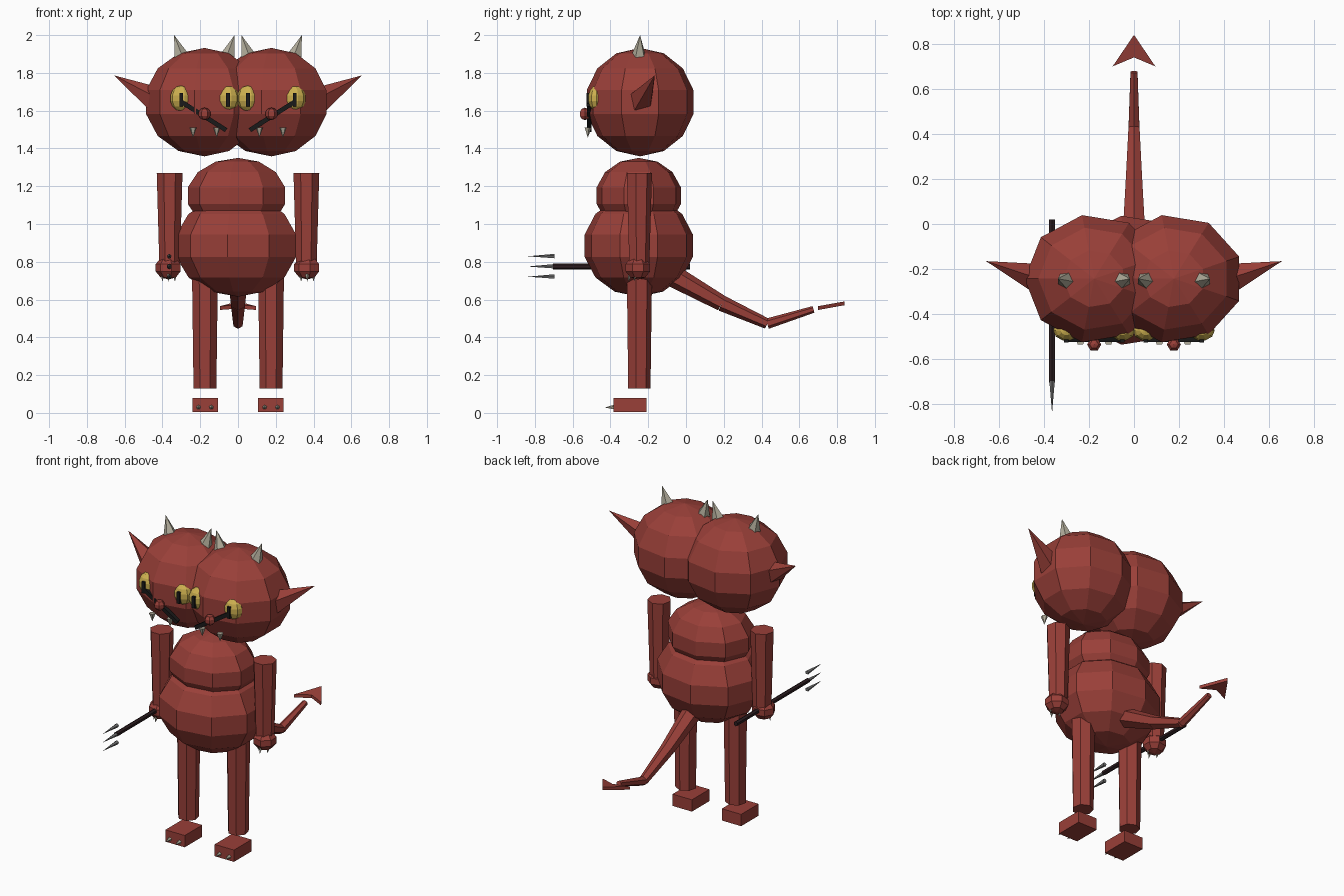
import bpy, bmesh, math
from mathutils import Vector, Matrix

cube = bpy.data.objects.get("Cube")
if cube:
    bpy.data.objects.remove(cube)


def material(name, rgb):
    m = bpy.data.materials.new(name)
    m.use_nodes = True
    m.diffuse_color = (*rgb, 1)
    m.node_tree.nodes["Principled BSDF"].inputs["Base Color"].default_value = (*rgb, 1)
    return m


RED = material("red_skin", (0.32, 0.05, 0.04))
YELLOW = material("yellow_eye", (0.62, 0.44, 0.08))
BONE = material("bone", (0.45, 0.42, 0.33))
BLACK = material("black", (0.01, 0.01, 0.01))
WOOD = material("dark_wood", (0.025, 0.012, 0.014))
STEEL = material("steel", (0.17, 0.17, 0.17))


def finish(name, bm, mat):
    bmesh.ops.recalc_face_normals(bm, faces=bm.faces)
    mesh = bpy.data.meshes.new(name)
    bm.to_mesh(mesh)
    bm.free()
    mesh.materials.append(mat)
    obj = bpy.data.objects.new(name, mesh)
    bpy.context.collection.objects.link(obj)
    return obj


def ball(name, centre, radii, mat=RED, segments=9, rings=7):
    """Faceted ellipsoid with one meridian on the -x side."""
    bm = bmesh.new()
    bmesh.ops.create_uvsphere(bm, u_segments=segments, v_segments=rings, radius=1)
    rim = max(bm.verts, key=lambda v: v.co.xy.length)
    turn = Matrix.Rotation(math.pi - math.atan2(rim.co.y, rim.co.x), 4, "Z")
    bm.transform(Matrix.Translation(centre) @ Matrix.Diagonal((*radii, 1)) @ turn)
    return finish(name, bm, mat)


def rod(name, start, end, r1, r2, mat=RED, sides=6, spin=0.0):
    """Tapered prism between two points; r2 = 0 gives a spike."""
    a, b = Vector(start), Vector(end)
    axis = b - a
    bm = bmesh.new()
    bmesh.ops.create_cone(bm, cap_ends=True, segments=sides, radius1=r1, radius2=r2,
                          depth=axis.length)
    bmesh.ops.remove_doubles(bm, verts=bm.verts, dist=1e-5)
    bm.transform(Matrix.Translation((a + b) / 2) @ axis.to_track_quat("Z", "Y").to_matrix().to_4x4()
                 @ Matrix.Rotation(spin, 4, "Z"))
    return finish(name, bm, mat)


def box(name, centre, size, mat=RED):
    bm = bmesh.new()
    bmesh.ops.create_cube(bm, size=1)
    bm.transform(Matrix.Translation(centre) @ Matrix.Diagonal((*size, 1)))
    return finish(name, bm, mat)


# Body
ball("belly", (0, -0.25, 0.885), (0.335, 0.298, 0.27))
ball("chest", (0, -0.25, 1.15), (0.272, 0.232, 0.2))

for side, s in (("left", 1), ("right", -1)):
    # Head with its face
    hx = 0.177 * s
    ball(side + "_head", (hx, -0.243, 1.645), (0.317, 0.294, 0.287))
    rod(side + "_ear", (0.43 * s, -0.24, 1.655), (0.657 * s, -0.165, 1.787), 0.072, 0, sides=5)
    for place, ex in (("outer", 0.3), ("inner", 0.053)):
        x = ex * s
        ball(f"{side}_{place}_eye", (x, -0.473, 1.665), (0.06, 0.047, 0.068), YELLOW, 10, 7)
        box(f"{side}_{place}_pupil", (x, -0.517, 1.657), (0.02, 0.02, 0.072), BLACK)
    for place, bx, tx in (("outer", 0.3, 0.338), ("inner", 0.055, 0.018)):
        rod(f"{side}_{place}_horn", (bx * s, -0.25, 1.885), (tx * s, -0.243, 2.0), 0.042, 0,
            BONE, 5)
    rod(side + "_mouth", (0.305 * s, -0.512, 1.65), (0.063 * s, -0.512, 1.497), 0.017, 0.017,
        BLACK, 4, math.pi / 4)
    ball(side + "_nose", (hx, -0.535, 1.583), (0.033, 0.033, 0.033), RED, 6, 5)
    for place, tx in (("outer", 0.238), ("inner", 0.113)):
        rod(f"{side}_{place}_fang", (tx * s, -0.52, 1.51), (tx * s, -0.52, 1.457), 0.02, 0,
            BONE, 5)

    # Arm, hand and claws
    ax = 0.362 * s
    rod(side + "_arm", (ax, -0.25, 1.27), (ax, -0.25, 0.79), 0.07, 0.056, sides=7)
    ball(side + "_hand", (0.367 * s, -0.255, 0.768), (0.073, 0.07, 0.062), RED, 7, 5)
    for i in (-1, 0, 1):
        cx = 0.367 * s + 0.033 * i
        cy = -0.265 - 0.03 * (1 - abs(i))
        rod(f"{side}_hand_claw_{i + 2}", (cx, cy, 0.74), (cx, cy - 0.01, 0.695), 0.014, 0, BONE, 5)

    # Leg, foot and toe claws
    lx = 0.175 * s
    rod(side + "_leg", (lx, -0.25, 0.72), (lx, -0.25, 0.13), 0.07, 0.062, sides=7)
    box(side + "_foot", (0.173 * s, -0.297, 0.042), (0.136, 0.175, 0.075))
    for i in (-1, 1):
        tx = 0.175 * s + 0.034 * i
        rod(f"{side}_toe_claw_{(i + 3) // 2}", (tx, -0.375, 0.03), (tx, -0.43, 0.028), 0.015, 0,
            BONE, 5)

# Tail in tapering sections
path = [(0, -0.06, 0.72), (0, 0.19, 0.58), (0, 0.43, 0.472), (0, 0.675, 0.548)]
radii = [0.058, 0.042, 0.028, 0.018]
for i in range(3):
    rod(f"tail_section_{i + 1}", path[i], path[i + 1], radii[i], radii[i + 1], sides=6)

# Barbed tail tip
bm = bmesh.new()
outline = [(0, 0.84), (-0.095, 0.7), (0, 0.74), (0.095, 0.7)]
lower, upper = [[bm.verts.new((x, y, 0.555 + 0.18 * (y - 0.7) + dz)) for x, y in outline]
                for dz in (-0.01, 0.01)]
for ring in (lower, upper):
    bm.faces.new((ring[0], ring[1], ring[2]))
    bm.faces.new((ring[0], ring[2], ring[3]))
for i in range(4):
    j = (i + 1) % 4
    bm.faces.new((lower[i], lower[j], upper[j], upper[i]))
finish("tail_tip", bm, RED)

# Trident in the right hand
rod("trident_shaft", (-0.364, 0.02, 0.775), (-0.364, -0.705, 0.775), 0.015, 0.015, WOOD, 6)
for i in (-1, 0, 1):
    z = 0.775 + 0.054 * i
    rod(f"trident_prong_{i + 2}", (-0.364, -0.695, z), (-0.364, -0.84, z), 0.013, 0, STEEL, 5)
